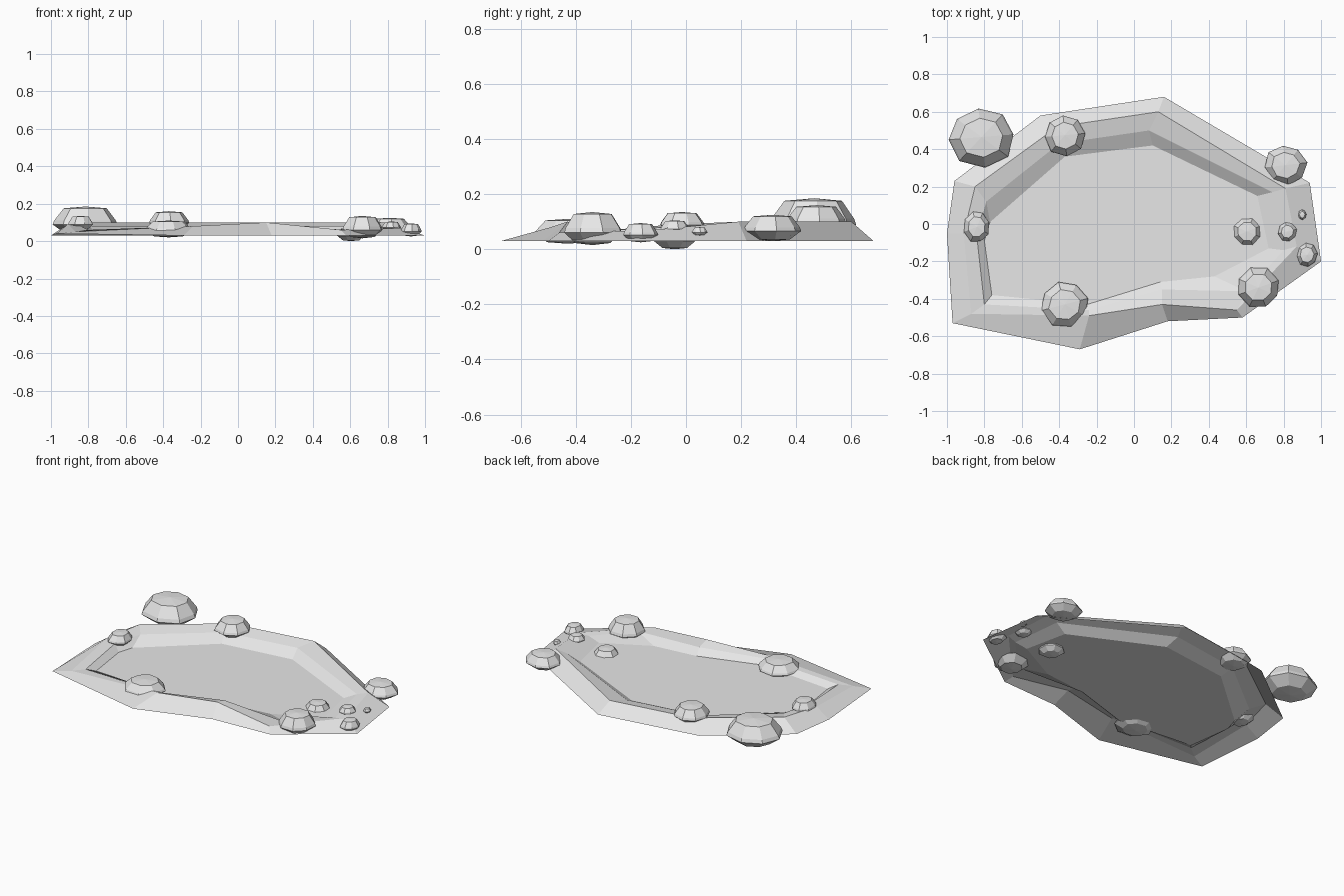
import bpy
import bmesh
import math
import random
from mathutils import Vector

random.seed(4)
default_cube = bpy.data.objects.get("Cube")
if default_cube:
    bpy.data.objects.remove(default_cube, do_unlink=True)


def make_material(name, colour):
    material = bpy.data.materials.new(name)
    material.use_nodes = True
    material.diffuse_color = colour
    shader = next(n for n in material.node_tree.nodes if n.type == "BSDF_PRINCIPLED")
    shader.inputs["Base Color"].default_value = colour
    return material


stone_grey = make_material("stone grey", (0.8, 0.8, 0.8, 1))


def finish_object(name, bm):
    """Turn a bmesh into a flat shaded object in the scene."""
    mesh = bpy.data.meshes.new(name)
    bm.to_mesh(mesh)
    bm.free()
    mesh.materials.append(stone_grey)
    created = bpy.data.objects.new(name, mesh)
    bpy.context.collection.objects.link(created)
    return created


def add_ring(bm, points):
    return [bm.verts.new(point) for point in points]


def bridge_rings(bm, lower, upper):
    """Join two rings of equal length with a band of quads."""
    count = len(lower)
    for index in range(count):
        following = (index + 1) % count
        bm.faces.new((lower[index], lower[following], upper[following], upper[index]))


# Pond bank outlines in hundredths of a unit, clockwise from the left side
foot = [(-100, -5, 3), (-96, 23, 3), (-50, 58, 3), (16, 68, 3), (94, 22, 3),
        (100, -20, 3), (58, -50, 3), (18, -52, 3), (-29, -67, 3), (-97, -53, 4)]
crest = [(-91, -5, 9), (-85, 20, 10), (-41, 52, 10), (13, 60, 10), (81, 19, 10),
         (87, -12, 7), (55, -46, 6), (15, -43, 10), (-24, -49, 8), (-87, -48, 5)]
lip = [(-84, -7, 8), (-79, 12, 8), (-40, 43, 8), (8, 50, 8), (74, 17, 8),
       (80, -14, 6), (60, -36, 6), (15, -35, 8), (-24, -46, 7), (-80, -43, 6)]
bed = [(-80, -9, 4), (-77, 1, 4), (-37, 36, 4), (10, 42, 4), (66, 15, 4),
       (72, -13, 4), (43, -28, 4), (14, -31, 4), (-25, -43, 4), (-76, -38, 4)]


def build_pond():
    bm = bmesh.new()
    rings = []
    for outline in (foot, crest, lip, bed):
        rings.append(add_ring(bm, [Vector(point) / 100 for point in outline]))
    for lower, upper in zip(rings, rings[1:]):
        bridge_rings(bm, lower, upper)
    # Flat bed in the middle, the underside stays open
    bm.faces.new(rings[-1])
    bmesh.ops.recalc_face_normals(bm, faces=bm.faces[:])
    if sum(face.normal.z * face.calc_area() for face in bm.faces) < 0:
        bmesh.ops.reverse_faces(bm, faces=bm.faces[:])
    return finish_object("pond_bank", bm)


# Rock side profile: share of the radius, share of the height
rock_profile = [(0.6, 0.06), (1.0, 0.38), (0.95, 0.52), (0.66, 0.94)]


def build_rock(name, centre, radii, bottom, top, sides=8):
    """Faceted boulder with a blunt, slightly peaked top."""
    bm = bmesh.new()
    height = top - bottom
    turn = random.uniform(0, math.pi / sides)
    wobble = [random.uniform(0.94, 1.05) for _ in range(sides)]
    rings = []
    for width, level in rock_profile:
        points = []
        for index in range(sides):
            angle = turn + math.tau * index / sides
            reach = width * wobble[index]
            points.append((centre[0] + radii[0] * reach * math.cos(angle),
                           centre[1] + radii[1] * reach * math.sin(angle),
                           bottom + height * level))
        rings.append(add_ring(bm, points))
    for lower, upper in zip(rings, rings[1:]):
        bridge_rings(bm, lower, upper)
    # Close both ends with shallow fans
    for ring, level in ((rings[0], bottom), (rings[-1], top)):
        tip = bm.verts.new((centre[0], centre[1], level))
        for index in range(sides):
            bm.faces.new((ring[index], ring[(index + 1) % sides], tip))
    bmesh.ops.recalc_face_normals(bm, faces=bm.faces[:])
    return finish_object(name, bm)


build_pond()

# Rocks around and inside the pond: centre, radii, bottom, top
rocks = {
    "large_back_rock": ((-.815, .465), (.18, .16), .03, .185),
    "back_rock": ((-.37, .475), (.11, .11), .06, .16),
    "left_edge_rock": ((-.84, -.015), (.07, .085), .06, .135),
    "front_rock": ((-.37, -.43), (.13, .125), .02, .11),
    "front_corner_rock": ((.665, -.34), (.115, .11), .015, .135),
    "right_back_rock": ((.81, .315), (.115, .11), .03, .125),
    "bed_rock": ((.605, -.04), (.08, .08), 0, .075),
    "small_right_rock": ((.82, -.04), (.05, .055), .055, .105),
    "pebble": ((.9, .05), (.022, .027), .05, .08),
    "right_tip_rock": ((.925, -.165), (.055, .065), .025, .095),
}
for rock_name, (centre, radii, bottom, top) in rocks.items():
    build_rock(rock_name, centre, radii, bottom, top)
